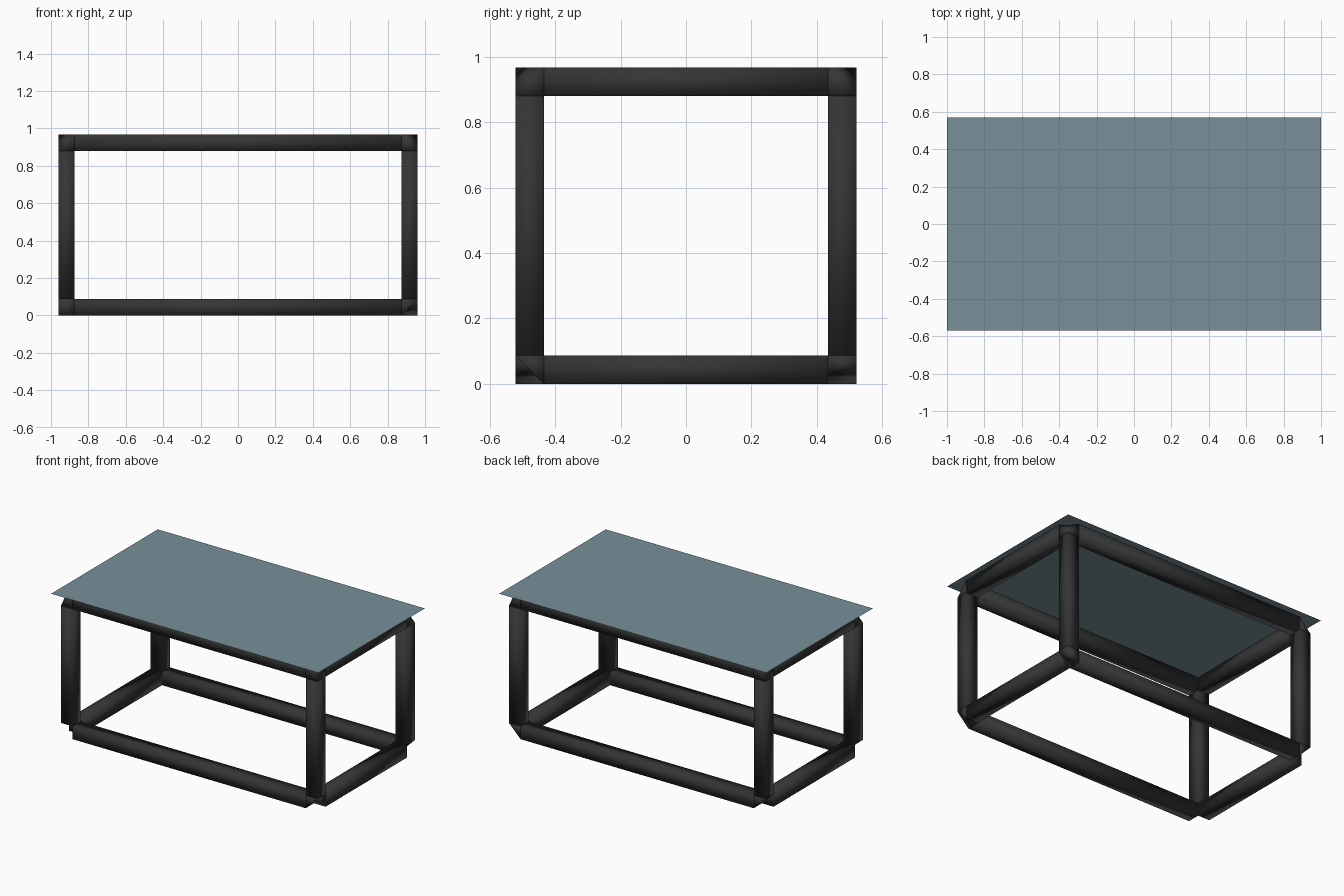
import bpy, bmesh
from mathutils import Vector

if "Cube" in bpy.data.objects:
    bpy.data.objects.remove(bpy.data.objects["Cube"])

OUT = Vector((0.96, 0.522, 0.4835))   # half size of the frame
T = 0.087                             # bar thickness
INN = OUT - Vector((T, T, T))


def material(name, color):
    m = bpy.data.materials.new(name)
    m.diffuse_color = color
    m.use_nodes = True
    m.node_tree.nodes["Principled BSDF"].inputs["Base Color"].default_value = m.diffuse_color
    return m


def end_square(sign, axis):
    """Corners of the square where a bar along axis meets a frame corner."""
    a, b = [i for i in range(3) if i != axis]
    pts = []
    for u in (INN, OUT):
        for v in (INN, OUT):
            p = INN.copy()
            p[a], p[b] = u[a], v[b]
            pts.append(Vector([p[i] * sign[i] for i in range(3)]) + Vector((0, 0, OUT.z)))
    return pts


def add_hull(bm, pts):
    verts = [bm.verts.new(p) for p in pts]
    bmesh.ops.convex_hull(bm, input=verts)


bm = bmesh.new()
# twelve square bars
for axis in range(3):
    a, b = [i for i in range(3) if i != axis]
    for sa in (-1, 1):
        for sb in (-1, 1):
            s = [0, 0, 0]
            s[a], s[b] = sa, sb
            ends = []
            for e in (-1, 1):
                s[axis] = e
                ends += end_square(s, axis)
            add_hull(bm, ends)

# corner joints: chamfered hubs, or only the listed bar pairs joined by a wedge
hub = [(0, 1, 2)]
joints = {(-1, -1, -1): [], (1, -1, -1): [(0, 2), (1, 2)],
          (1, 1, -1): [(0, 2)], (-1, 1, -1): [(0, 2)]}
for sx in (-1, 1):
    for sy in (-1, 1):
        for sz in (-1, 1):
            s = (sx, sy, sz)
            for axes in joints.get(s, hub):
                pts = {tuple(round(c, 5) for c in p) for ax in axes for p in end_square(s, ax)}
                add_hull(bm, [Vector(p) for p in sorted(pts)])
bmesh.ops.dissolve_limit(bm, angle_limit=0.01, verts=bm.verts, edges=bm.edges)
bmesh.ops.recalc_face_normals(bm, faces=bm.faces)
mesh = bpy.data.meshes.new("table_frame")
bm.to_mesh(mesh)
bm.free()
for p in mesh.polygons:
    p.use_smooth = True
frame = bpy.data.objects.new("table_frame", mesh)
bpy.context.collection.objects.link(frame)
mesh.materials.append(material("dark_metal", (0.035, 0.035, 0.035, 1)))

# thin glass top
bpy.ops.mesh.primitive_plane_add(size=1, location=(0, 0, 0.969))
top = bpy.context.object
top.name = "glass_top"
top.scale = (2.0, 1.14, 1)
top.data.materials.append(material("tinted_glass", (0.19, 0.28, 0.32, 1)))
